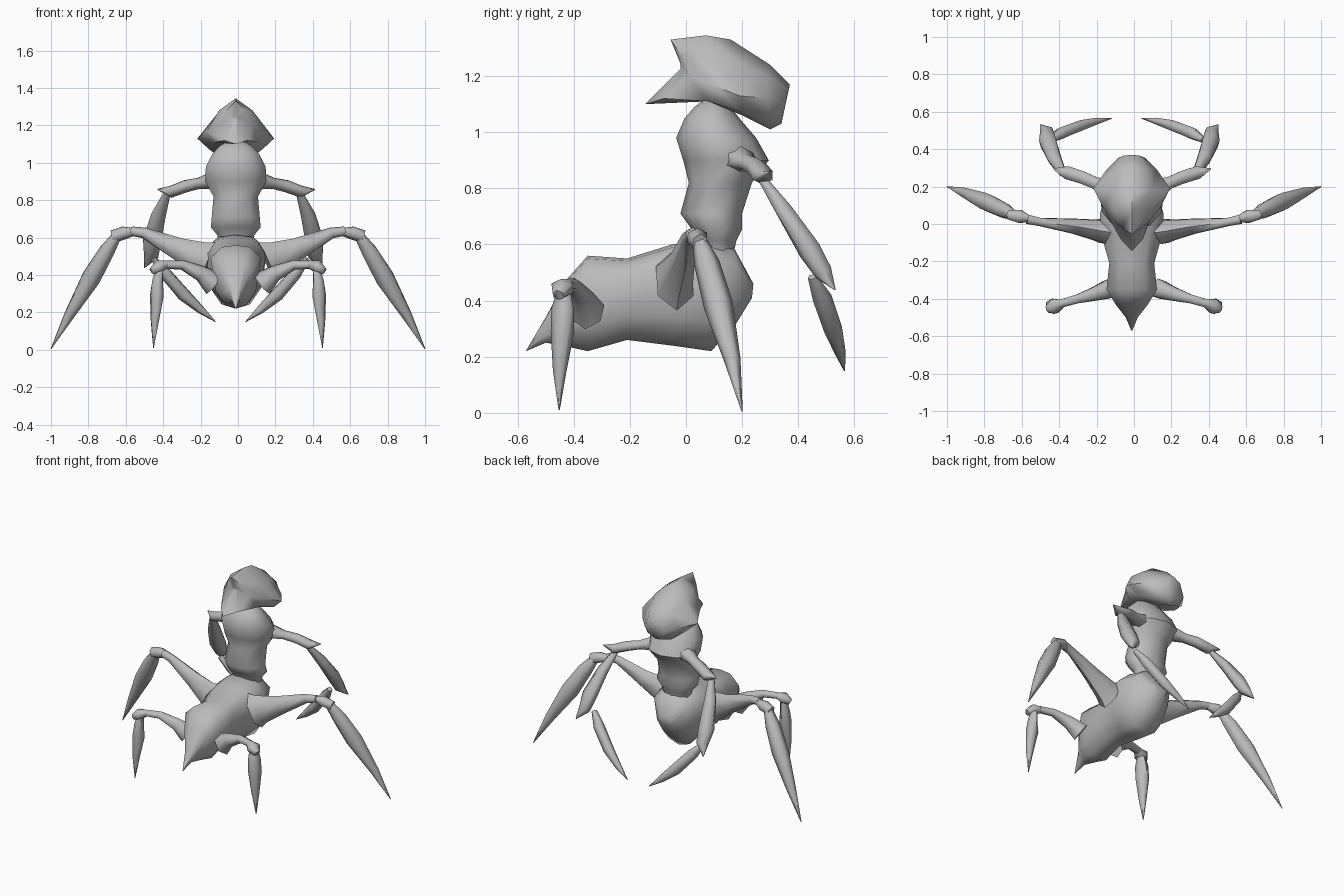
import bpy, bmesh, math
from mathutils import Vector

grey = bpy.data.materials.new("shell grey")
grey.diffuse_color = (0.5, 0.5, 0.5, 1)
CX = -0.012   # trunk sits slightly off centre


def loft(name, rings, angle=50):
    """Skin a list of equal-length point rings and cap both ends."""
    bm = bmesh.new()
    vs = [[bm.verts.new(p) for p in r] for r in rings]
    n = len(vs[0])
    for a, b in zip(vs, vs[1:]):
        for i in range(n):
            bm.faces.new((a[i], a[(i + 1) % n], b[(i + 1) % n], b[i]))
    bm.faces.new(vs[0])
    bm.faces.new(vs[-1])
    bmesh.ops.triangulate(bm, faces=[f for f in bm.faces if len(f.verts) > 4])
    bmesh.ops.recalc_face_normals(bm, faces=bm.faces)
    me = bpy.data.meshes.new(name)
    bm.to_mesh(me)
    bm.free()
    me.materials.append(grey)
    ob = bpy.data.objects.new(name, me)
    bpy.context.collection.objects.link(ob)
    bpy.context.view_layer.objects.active = ob
    ob.select_set(True)
    bpy.ops.object.shade_smooth_by_angle(angle=math.radians(angle))
    ob.select_set(False)
    return ob


def mirrored(half):
    """Close a half ring that starts and ends on the centre line."""
    full = half + [(-x, y, z) for x, y, z in half[-2:0:-1]]
    return [(x + CX, y, z) for x, y, z in full]


def limb(name, pts, shift=0.0, sides=6):
    """Tapered limb through (x, y, z, width, height), built on both sides."""
    for side, label in ((1, "right"), (-1, "left")):
        c = [Vector(p[:3]) for p in pts]
        rings = []
        for i, p in enumerate(pts):
            t = (c[min(i + 1, len(c) - 1)] - c[max(i - 1, 0)]).normalized()
            u = t.cross(Vector((0, 0, 1))).normalized()
            v = u.cross(t)
            ring = []
            for k in range(sides):
                a = math.tau * k / sides + math.pi / 2
                q = c[i] + u * math.cos(a) * p[3] * 1.15 + v * math.sin(a) * p[4]
                ring.append((q.x * side + shift, q.y, q.z))
            rings.append(ring)
        loft(f"{label}_{name}", rings, 66)


# Abdomen: bottom y, bottom z, top y, top z, half width
abdomen = []
for yb, zb, yt, zt, w in [
        (-.57, .22, -.565, .23, .004), (-.50, .25, -.50, .34, .032),
        (-.44, .24, -.43, .47, .085), (-.35, .22, -.35, .56, .135),
        (-.21, .26, -.21, .55, .12), (-.05, .24, -.05, .60, .165),
        (.09, .22, .05, .615, .17), (.18, .32, .17, .59, .13),
        (.235, .41, .24, .46, .05)]:
    half = [(w * fx, yb + (yt - yb) * f, zb + (zt - zb) * f)
            for fx, f in ((0, 0), (.45, .06), (.8, .28), (1, .8), (.55, .97), (0, 1))]
    abdomen.append(mirrored(half))
loft("abdomen", abdomen, 60)

# Torso: z, back y, front y, half width
torso = []
for z, yb, yf, w in [(.57, .06, .17, .095), (.615, .05, .18, .105),
                     (.655, .02, .20, .14), (.71, -.02, .20, .135),
                     (.82, .01, .235, .125), (.90, -.01, .295, .172),
                     (.98, -.035, .25, .168), (1.05, -.005, .19, .13),
                     (1.09, .03, .16, .09), (1.12, .07, .14, .04)]:
    cy, ry = (yb + yf) / 2, (yf - yb) / 2
    torso.append([(CX + w * math.sin(math.tau * k / 10),
                   cy - ry * math.cos(math.tau * k / 10), z) for k in range(10)])
loft("torso", torso)

# Hooded head, half rings from the crest down to the chin, back to face;
# the first ring is the small floor of the notch behind the hood
loft("head", [mirrored(r) for r in [
    [(0, -.02, 1.245), (.01, -.015, 1.24), (.015, -.01, 1.235), (.01, -.015, 1.23), (0, -.02, 1.225)],
    [(0, -.055, 1.33), (.05, -.02, 1.28), (.09, .01, 1.20), (.06, -.08, 1.12), (0, -.145, 1.10)],
    [(0, .07, 1.345), (.09, .07, 1.28), (.155, .09, 1.17), (.12, .08, 1.11), (0, .08, 1.11)],
    [(0, .16, 1.33), (.105, .18, 1.255), (.205, .19, 1.13), (.14, .20, 1.07), (0, .20, 1.06)],
    [(0, .30, 1.24), (.08, .29, 1.20), (.135, .29, 1.12), (.09, .30, 1.035), (0, .30, 1.01)],
    [(0, .37, 1.17), (.045, .365, 1.15), (.07, .355, 1.10), (.045, .345, 1.055), (0, .34, 1.03)]]], 65)

# Large walking legs
limb("large_thigh", [(.155, -.04, .47, .065, .115), (.20, -.033, .49, .055, .09),
                     (.32, -.012, .54, .04, .06), (.50, .01, .625, .022, .03),
                     (.57, .025, .635, .025, .025)])
limb("large_knee", [(.55, .025, .632, .015, .02), (.61, .04, .625, .035, .035),
                    (.67, .05, .605, .025, .035)])
limb("large_shin", [(.64, .045, .62, .022, .025), (.70, .075, .53, .04, .045),
                    (.785, .115, .385, .045, .055), (.90, .165, .19, .026, .03),
                    (1.0, .20, .005, .002, .002)])

# Small rear legs
limb("small_thigh", [(.13, -.345, .355, .05, .07), (.20, -.37, .41, .038, .043),
                     (.30, -.40, .455, .024, .026), (.39, -.425, .455, .022, .022)])
limb("small_knee", [(.37, -.42, .46, .015, .018), (.425, -.44, .445, .04, .035),
                    (.46, -.455, .42, .02, .02)])
limb("small_shin", [(.42, -.435, .44, .022, .02), (.43, -.44, .37, .037, .03),
                    (.434, -.44, .29, .038, .038),
                    (.445, -.45, .15, .022, .022), (.452, -.452, .01, .002, .002)])

# Arms with hooked claws
limb("upper_arm", [(.13, .19, .905, .05, .045), (.20, .22, .89, .032, .03),
                   (.27, .25, .875, .034, .033), (.35, .275, .845, .035, .032),
                   (.42, .295, .858, .003, .003)], -.01)
limb("forearm", [(.355, .27, .835, .018, .016), (.40, .35, .72, .036, .032),
                 (.435, .44, .58, .045, .042), (.44, .49, .50, .035, .035),
                 (.475, .53, .44, .003, .003)], -.025)
limb("claw", [(.41, .45, .485, .015, .015), (.35, .485, .41, .03, .034),
              (.25, .525, .295, .028, .036), (.16, .55, .215, .017, .022),
              (.08, .565, .15, .002, .002)], -.04)
